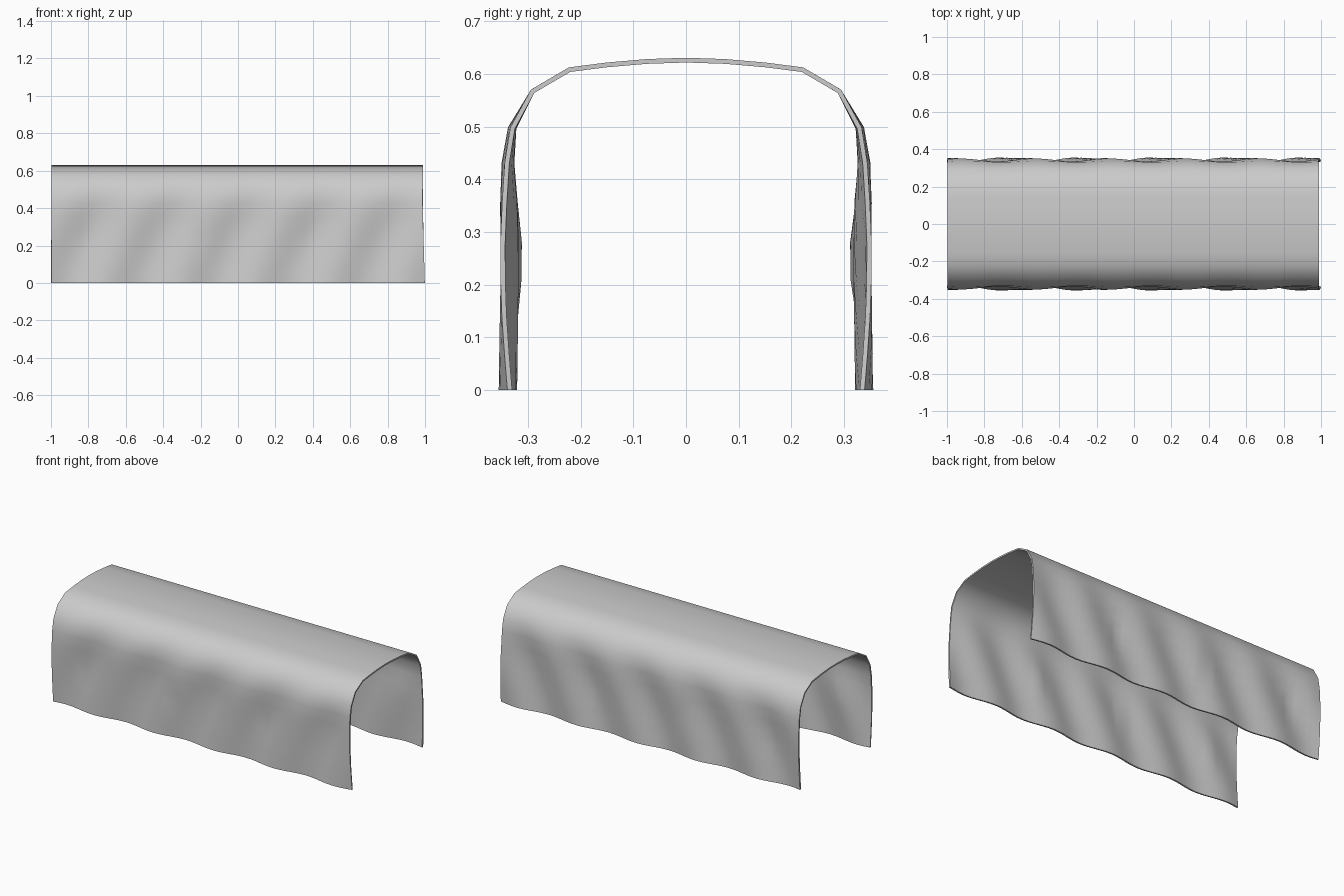
import bpy, bmesh, math

if "Cube" in bpy.data.objects:
    bpy.data.objects.remove(bpy.data.objects["Cube"])

# Half cross-section of the canvas from hem to ridge: (y, z)
HALF = [(0.338, 0.0), (0.337, 0.07), (0.336, 0.14), (0.335, 0.21), (0.335, 0.28),
        (0.336, 0.355), (0.338, 0.43), (0.330, 0.497), (0.291, 0.567),
        (0.221, 0.608), (0.15, 0.617), (0.075, 0.6235), (0.0, 0.626)]
PROFILE = [(-y, z) for y, z in HALF] + [(y, z) for y, z in HALF[-2::-1]]
COLUMNS = 50
DENTS = (-0.8, -0.2, 0.4)


def fold(x, z):
    """Outward offset of the side walls: slanted folds fading towards the roof."""
    fade = min(1.0, max(0.0, (0.56 - z) / 0.22))
    wave = 0.013 * math.sin(2 * math.pi * x / 0.4 + 0.3 - 7.0 * z)
    dent = sum(0.006 for d in DENTS if abs(x - d) < 0.03 and 0.18 < z < 0.3)
    return fade * wave - dent


# Canvas cover: profile swept along x
bm = bmesh.new()
rows = []
for i in range(COLUMNS + 1):
    t = i / COLUMNS
    row = []
    for y, z in PROFILE:
        right_inset = 0.01 * min(1.0, z / 0.4)
        x = -0.998 + t * (1.996 - right_inset)
        side = math.copysign(1, y) if abs(y) > 0.25 else 0
        row.append(bm.verts.new((x, y + side * fold(x, z), z)))
    rows.append(row)
for a, b in zip(rows, rows[1:]):
    for j in range(len(PROFILE) - 1):
        bm.faces.new((a[j], b[j], b[j + 1], a[j + 1]))
bmesh.ops.recalc_face_normals(bm, faces=bm.faces)
mesh = bpy.data.meshes.new("canvas_cover")
bm.to_mesh(mesh)
bm.free()
cover = bpy.data.objects.new("canvas_cover", mesh)
bpy.context.collection.objects.link(cover)

# Thin cloth thickness, then smooth shading with crisp rims
bpy.context.view_layer.objects.active = cover
cover.select_set(True)
solid = cover.modifiers.new("thickness", 'SOLIDIFY')
solid.thickness = 0.009
solid.offset = 0
bpy.ops.object.modifier_apply(modifier=solid.name)
bpy.ops.object.shade_smooth_by_angle(angle=math.radians(45))
